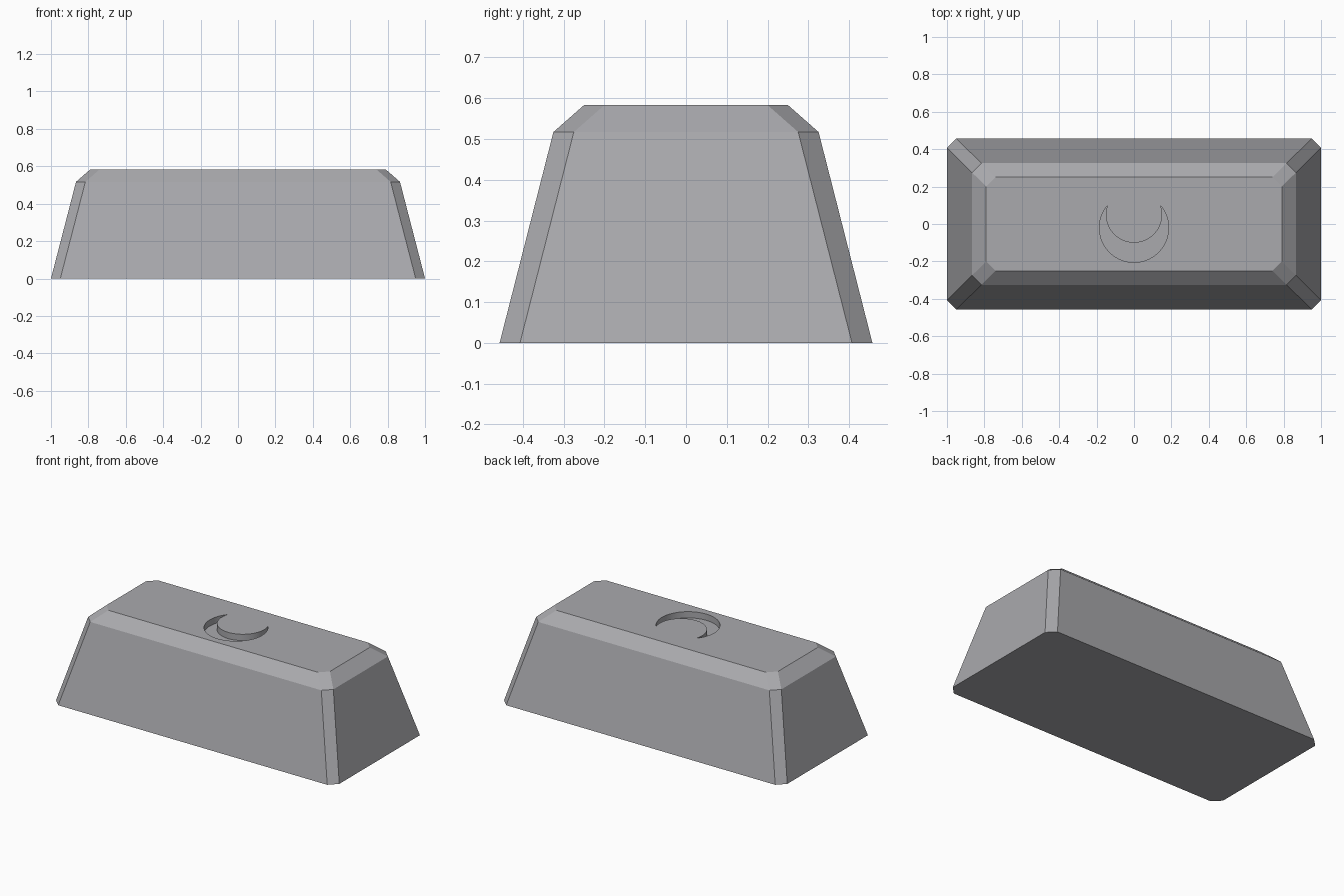
import bpy
import bmesh
from math import atan2, cos, sin, pi, radians

old = bpy.data.objects.get("Cube")
if old:
    bpy.data.objects.remove(old, do_unlink=True)

CHAMFER = 0.05
TOP = 0.583
DEPTH = 0.04

metal = bpy.data.materials.new("grey metal")
metal.use_nodes = True
colour = (0.40, 0.40, 0.42, 1)
metal.diffuse_color = colour
metal.node_tree.nodes["Principled BSDF"].inputs["Base Color"].default_value = colour


def loft(name, rings):
    """Solid through a stack of rings with equal point counts."""
    bm = bmesh.new()
    loops = [[bm.verts.new(p) for p in ring] for ring in rings]
    n = len(loops[0])
    for low, high in zip(loops, loops[1:]):
        for i in range(n):
            j = (i + 1) % n
            bm.faces.new((low[i], low[j], high[j], high[i]))
    bm.faces.new(loops[0][::-1])
    bm.faces.new(loops[-1])
    bmesh.ops.recalc_face_normals(bm, faces=bm.faces)
    mesh = bpy.data.meshes.new(name)
    bm.to_mesh(mesh)
    bm.free()
    mesh.materials.append(metal)
    obj = bpy.data.objects.new(name, mesh)
    bpy.context.collection.objects.link(obj)
    return obj


def octagon(x, y, z):
    """Rectangle with cut corners, counter-clockwise."""
    c = CHAMFER
    return [(x, c - y, z), (x, y - c, z), (x - c, y, z), (c - x, y, z),
            (-x, y - c, z), (-x, c - y, z), (c - x, -y, z), (x - c, -y, z)]


def arc(cy, r, start, end, steps):
    return [(r * cos(start + (end - start) * i / steps),
             cy + r * sin(start + (end - start) * i / steps))
            for i in range(steps + 1)]


# Tapered bar with a bevelled top
bar = loft("ingot", [octagon(1.0, 0.457, 0),
                     octagon(0.866, 0.325, 0.517),
                     octagon(0.79, 0.25, TOP)])

# Crescent outline: outer arc under, inner arc back, meeting at both tips
outer_y, outer_r, inner_y, inner_r = -0.02, 0.185, 0.05, 0.15
gap = inner_y - outer_y
tip_y = outer_y + (outer_r**2 - inner_r**2 + gap**2) / (2 * gap)
tip_x = (outer_r**2 - (tip_y - outer_y)**2) ** 0.5
a = atan2(tip_y - outer_y, tip_x)
b = atan2(tip_y - inner_y, tip_x)
outline = arc(outer_y, outer_r, -pi - a, a, 48)
outline += arc(inner_y, inner_r, b, -pi - b, 40)[1:-1]

# Engrave the crescent into the top
cutter = loft("crescent_cutter", [[(x, y, z) for x, y in outline]
                                  for z in (TOP - DEPTH, TOP + 0.1)])
cutter.hide_render = True
cut = bar.modifiers.new("crescent", "BOOLEAN")
cut.operation = "DIFFERENCE"
cut.solver = "EXACT"
cut.object = cutter
bpy.context.view_layer.objects.active = bar
bar.select_set(True)
bpy.ops.object.modifier_apply(modifier=cut.name)
bpy.data.objects.remove(cutter, do_unlink=True)

# Keep the bar faceted and the crescent walls smooth
bpy.ops.object.shade_smooth_by_angle(angle=radians(20))
